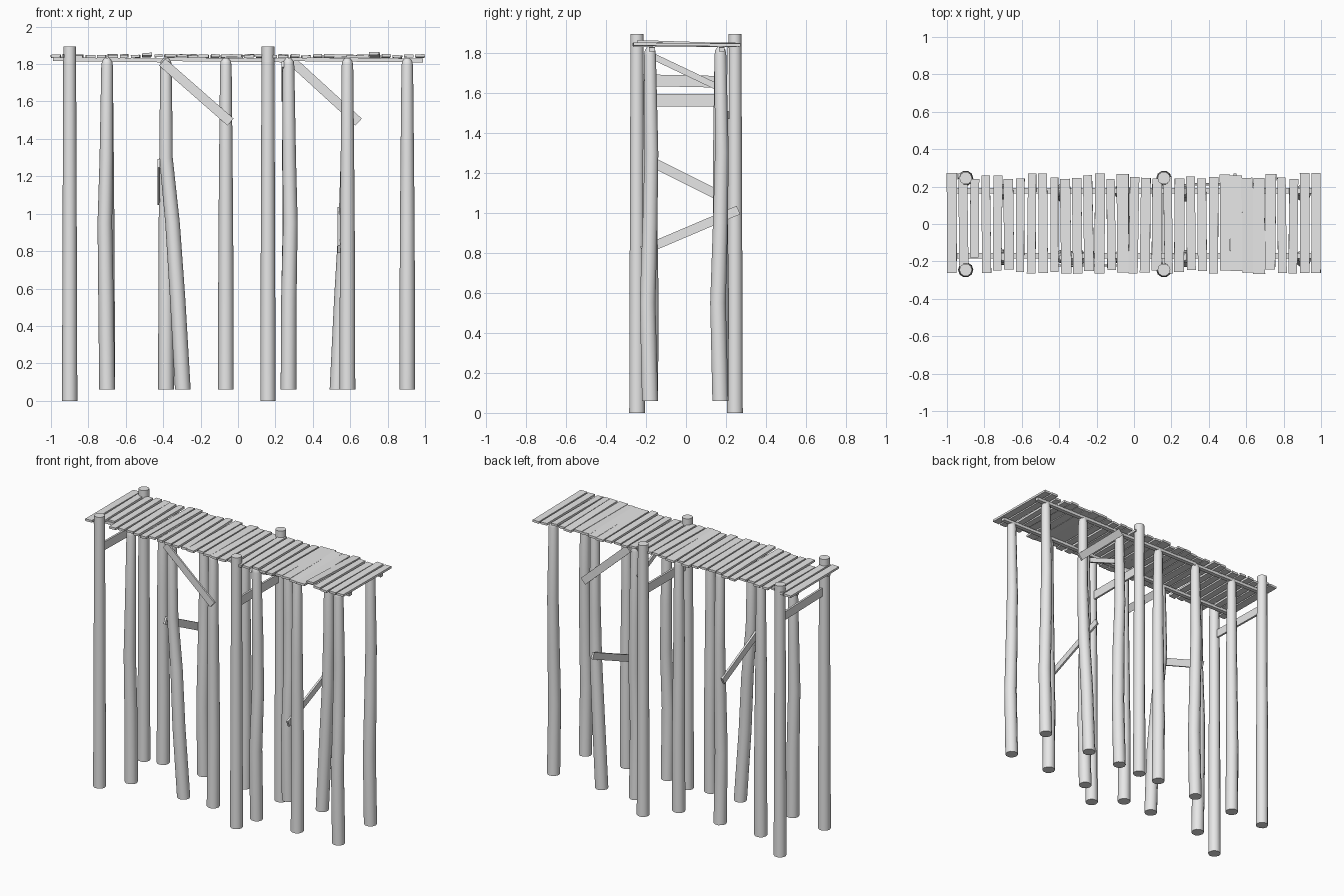
import bpy, bmesh, math, random
from mathutils import Vector

random.seed(4)
cube = bpy.data.objects.get("Cube")
if cube:
    bpy.data.objects.remove(cube, do_unlink=True)

wood = bpy.data.materials.new("weathered_grey")
wood.use_nodes = True
GREY = (0.8, 0.8, 0.8, 1)
wood.diffuse_color = GREY
wood.node_tree.nodes["Principled BSDF"].inputs["Base Color"].default_value = GREY


def finish(name, bm, smooth=False):
    bmesh.ops.recalc_face_normals(bm, faces=bm.faces)
    mesh = bpy.data.meshes.new(name)
    bm.to_mesh(mesh)
    bm.free()
    mesh.materials.append(wood)
    ob = bpy.data.objects.new(name, mesh)
    bpy.context.collection.objects.link(ob)
    if smooth:
        bpy.ops.object.select_all(action='DESELECT')
        ob.select_set(True)
        bpy.context.view_layer.objects.active = ob
        bpy.ops.object.shade_smooth_by_angle(angle=math.radians(50))
    return ob


def log(name, path, sides=10):
    """Round timber through (x, y, z, radius) stations."""
    bm = bmesh.new()
    rings = []
    for x, y, z, r in path:
        rings.append([bm.verts.new((x + r * math.cos(k * math.tau / sides),
                                    y + r * math.sin(k * math.tau / sides), z))
                      for k in range(sides)])
    for low, high in zip(rings, rings[1:]):
        for k in range(sides):
            n = (k + 1) % sides
            bm.faces.new((low[k], low[n], high[n], high[k]))
    bm.faces.new(rings[0])
    bm.faces.new(rings[-1])
    return finish(name, bm, True)


def board(name, start, end, width, thick, normal, jitter=0.0):
    """Flat board from start to end, its thickness along normal."""
    a, b, n = Vector(start), Vector(end), Vector(normal).normalized()
    side = (b - a).cross(n).normalized() * width / 2
    n = n * thick / 2
    bm = bmesh.new()
    ends = []
    for p in (a, b):
        s0, s1 = (side * (1 + random.uniform(-jitter, jitter)) for _ in "ab")
        ends.append([bm.verts.new(v) for v in (p - s0 - n, p + s1 - n, p + s1 + n, p - s0 + n)])
    for k in range(4):
        m = (k + 1) % 4
        bm.faces.new((ends[0][k], ends[0][m], ends[1][m], ends[1][k]))
    bm.faces.new(ends[0])
    bm.faces.new(ends[1])
    return finish(name, bm)


# Tall mooring posts
for x in (-0.9, 0.16):
    for row, y in (("front", -0.245), ("back", 0.245)):
        log("tall_post_" + row, [(x, y, 0, 0.041), (x, y, 0.9, 0.038), (x, y, 1.895, 0.034)])

# Support piles: x offsets at foot, low, middle and high stations
PILE_X = (-0.7, -0.385, -0.065, 0.27, 0.585, 0.905)
bends = {
    ("front", 0): (0, -0.006, -0.012, -0.004),
    ("front", 1): (0.09, 0.062, 0.035, 0.0),
    ("front", 3): (0, 0.002, 0.01, 0.004),
    ("back", 3): (0, 0.002, 0.008, 0.002),
    ("back", 4): (-0.053, -0.03, -0.008, 0),
}
for row, y in (("front", -0.18), ("back", 0.172)):
    for i, x in enumerate(PILE_X):
        dx = bends.get((row, i), (0, 0, 0, 0))
        sway = 0.012 if i % 2 else -0.004
        dy = (0, -sway, 0, sway * 0.6)
        path = [(x + dx[k], y + dy[k], z, r) for k, (z, r) in enumerate(
            ((0.06, 0.042), (0.55, 0.041), (0.95, 0.039), (1.3, 0.036)))]
        path += [(x, y, 1.79, 0.031), (x, y, 1.815, 0.027), (x, y, 1.832, 0.015)]
        log("pile_" + row, path)

# Stringers under the deck
for y in (-0.17, 0.178):
    for x0, x1 in ((-0.99, -0.36), (-0.38, 0.3), (0.27, 0.99)):
        board("stringer", (x0, y, 1.826), (x1, y, 1.819), 0.028, 0.02, (0, 0, 1))

# Deck planks, slightly uneven
COUNT = 33
for i in range(COUNT):
    x = -0.973 + i * 0.0608
    width = random.uniform(0.044, 0.054)
    if i in (15, 25, 26, 27):
        width = 0.063
    y0, y1 = random.uniform(-0.268, -0.243), random.uniform(0.24, 0.27)
    if i < 2 or i > COUNT - 3:
        y0, y1 = -0.262, 0.272
    if i == 2:
        y0 = -0.18
    z0, z1 = 1.842 + random.uniform(-0.004, 0.004), 1.842 + random.uniform(-0.004, 0.004)
    if i in (8, 28):
        z0 += 0.014
    skew = 0 if i in (0, COUNT - 1) else random.uniform(-0.004, 0.004)
    board("deck_plank", (x + skew, y0, z0), (x - skew, y1, z1), width, 0.015,
          (random.uniform(-0.06, 0.06), 0, 1), 0.08)

# Lengthwise diagonal braces
board("front_brace", (-0.405, -0.222, 1.81), (-0.04, -0.222, 1.49), 0.05, 0.012, (0, 1, 0))
board("back_brace", (0.295, 0.212, 1.81), (0.645, 0.212, 1.49), 0.05, 0.012, (0, 1, 0))

# Crosswise braces: x, front height, back height, reach, width
for x, z0, z1, y0, y1, width in (
        (-0.9, 1.665, 1.655, -0.24, 0.24, 0.058),
        (0.16, 1.565, 1.565, -0.24, 0.24, 0.062),
        (0.24, 1.8, 1.615, -0.2, 0.19, 0.032),
        (-0.424, 1.27, 1.07, -0.2, 0.2, 0.05),
        (0.54, 0.81, 1.015, -0.22, 0.262, 0.046)):
    board("cross_brace", (x, y0, z0), (x, y1, z1), width, 0.014, (1, 0, 0))
